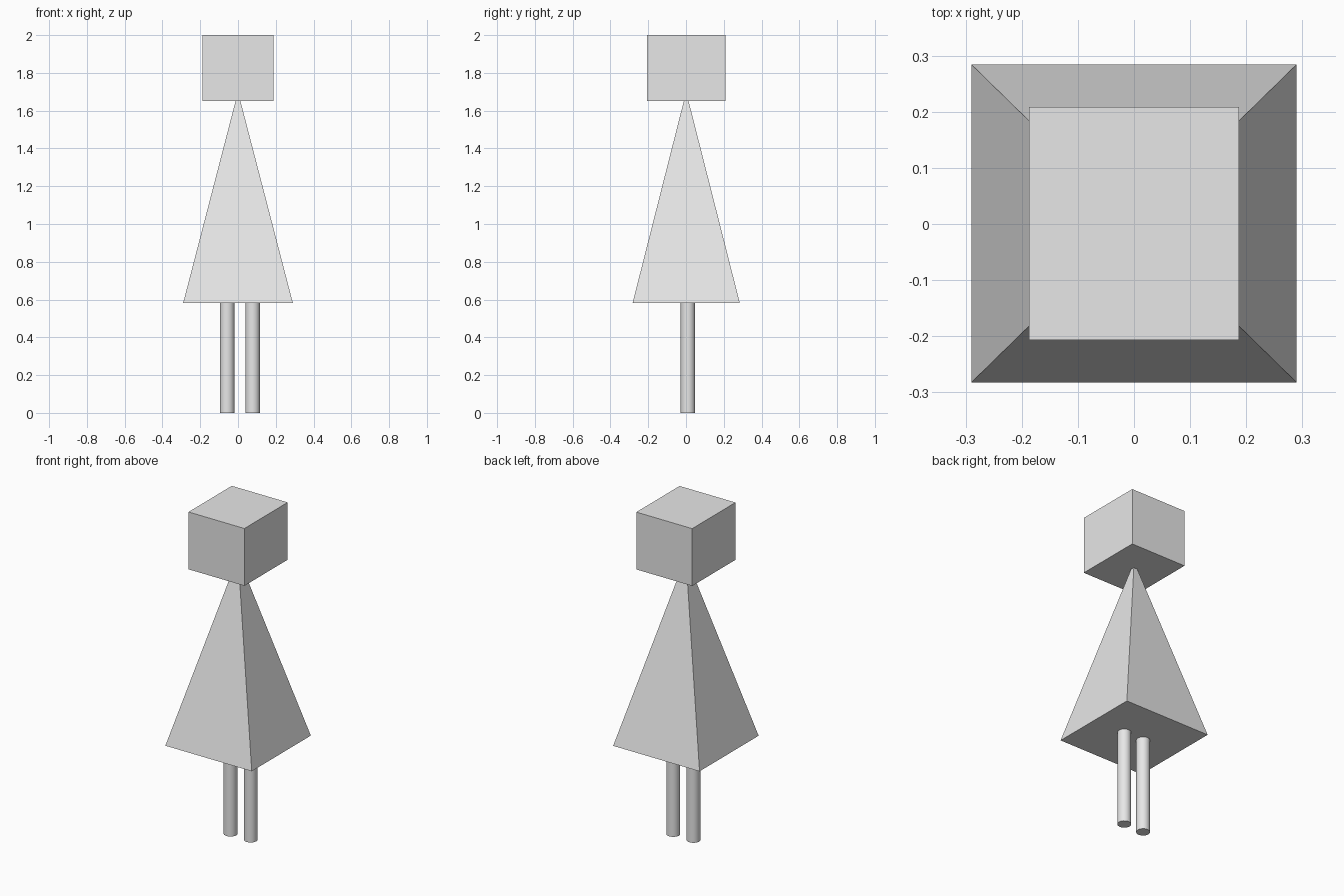
import bpy
import math

cube = bpy.data.objects.get("Cube")
if cube:
    bpy.data.objects.remove(cube, do_unlink=True)

# One plain grey for the whole figure
grey = bpy.data.materials.new("light grey")
grey.use_nodes = True
colour = (0.8, 0.8, 0.8, 1)
grey.diffuse_color = colour
grey.node_tree.nodes["Principled BSDF"].inputs["Base Color"].default_value = colour


def finish(name):
    obj = bpy.context.object
    obj.name = name
    obj.data.materials.append(grey)
    return obj


# Head: box
bpy.ops.mesh.primitive_cube_add(size=1, location=(0, 0.001, 1.826))
head = finish("head")
head.scale = (0.375, 0.415, 0.348)

# Dress: four-sided pyramid whose tip ends inside the head
base, tip = 0.583, 1.70
bpy.ops.mesh.primitive_cone_add(vertices=4, radius1=math.sqrt(0.5), radius2=0,
                                depth=tip - base, location=(0, 0.001, (base + tip) / 2),
                                rotation=(0, 0, math.pi / 4))
dress = finish("dress")
bpy.ops.object.transform_apply(location=False, rotation=True, scale=False)
dress.scale = (0.58, 0.567, 1)

# Legs: smooth cylinders reaching into the dress
for name, x in (("right_leg", -0.057), ("left_leg", 0.078)):
    bpy.ops.mesh.primitive_cylinder_add(vertices=32, radius=0.038, depth=0.62,
                                        location=(x, 0.01, 0.31))
    finish(name)
    bpy.ops.object.shade_smooth_by_angle(angle=math.radians(30))
